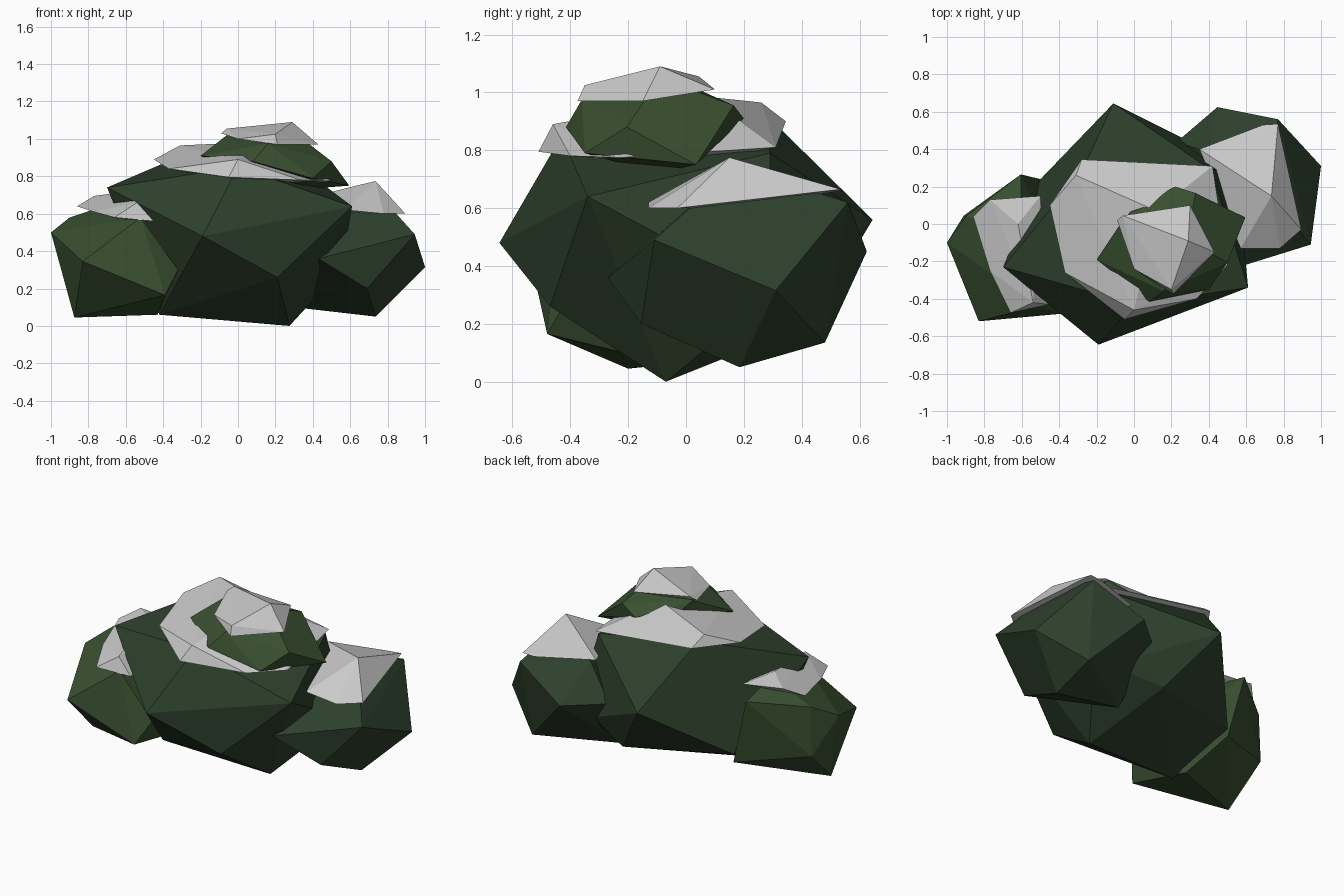
import bpy, bmesh


def material(name, rgb):
    m = bpy.data.materials.new(name)
    m.diffuse_color = (*rgb, 1)
    return m


def faceted_blob(name, corners, mat=None):
    """Flat-faced lump: the convex hull of a few corner points."""
    bm = bmesh.new()
    for c in corners:
        bm.verts.new(c)
    bmesh.ops.convex_hull(bm, input=bm.verts)
    loose = [v for v in bm.verts if not v.link_faces]
    bmesh.ops.delete(bm, geom=loose, context='VERTS')
    bmesh.ops.recalc_face_normals(bm, faces=bm.faces)
    me = bpy.data.meshes.new(name)
    bm.to_mesh(me)
    bm.free()
    ob = bpy.data.objects.new(name, me)
    bpy.context.collection.objects.link(ob)
    if mat:
        me.materials.append(mat)
    return ob


dark = material("dark_leaf", (0.027, 0.052, 0.025))
light = material("light_leaf", (0.041, 0.08, 0.03))

# Large central clump
faceted_blob("main_foliage", [
    (-.19, -.645, .48), (.61, -.34, .64), (-.70, -.23, .74), (.21, -.47, .26),
    (.275, -.07, .0), (-.42, -.15, .06), (-.11, .645, .56), (.14, .43, .2),
    (-.5, .24, .25), (.55, .3, .3), (.36, .41, .32), (0, -.43, .85),
    (-.28, .28, .92), (.41, .29, .79)], dark)

# Right rear clump
faceted_blob("right_foliage", [
    (.945, -.11, .49), (1, .31, .315), (.735, .185, .05), (.74, .48, .135),
    (.446, .625, .45), (.77, .56, .62), (.43, -.27, .36), (.69, -.155, .2),
    (.3, .22, .1), (.23, .44, .45), (.72, .17, .74), (.4, .38, .65)], dark)

# Left front clump
faceted_blob("left_foliage", [
    (-1, -.1, .5), (-.875, -.2, .045), (-.83, -.52, .345), (-.39, -.48, .165),
    (-.32, -.4, .3), (-.91, .045, .27), (-.9, .04, .58), (-.605, .265, .62),
    (-.5, .24, .2), (-.43, -.05, .06), (-.52, -.44, .58), (-.6, 0, .68)], light)

# Small top clump
faceted_blob("top_foliage", [
    (-.2, -.19, .91), (.08, -.415, .88), (.4, -.35, .79), (.5, -.205, .88),
    (.595, .035, .75), (.33, .165, .955), (.22, .2, .91), (0, .085, .95),
    (.16, -.36, .975), (-.06, .02, 1.02), (.28, -.09, 1.05),
    (.2, -.1, .72)], light)

# Snow caps: peaks, overhanging rim and a buried underside point
faceted_blob("main_snow", [
    (-.45, .1, .89), (-.31, .26, .965), (-.28, .345, .9), (.42, .31, .81),
    (.5, -.22, .775), (.335, -.4, .78), (0, -.46, .89), (-.05, -.51, .795),
    (-.37, -.26, .84), (.12, .07, .985), (.1, 0, .75)])
faceted_blob("right_snow", [
    (.735, .15, .775), (.77, .535, .665), (.69, .53, .66), (.35, .4, .68),
    (.895, -.03, .6), (.78, -.13, .6), (.57, -.13, .62), (.65, .2, .6)])
faceted_blob("left_snow", [
    (-.86, .04, .64), (-.77, .13, .695), (-.5, .15, .66), (-.77, -.25, .61),
    (-.66, -.475, .58), (-.45, -.43, .56), (-.54, -.42, .66),
    (-.62, 0, .715), (-.6, -.15, .56)])
faceted_blob("top_snow", [
    (.29, -.09, 1.09), (-.06, .045, 1.055), (-.09, .02, 1.03), (.3, .1, 1.01),
    (.43, -.15, .97), (.2, -.35, 1.025), (.21, -.375, .97), (0, -.24, 1.0),
    (.15, -.12, .98)])
